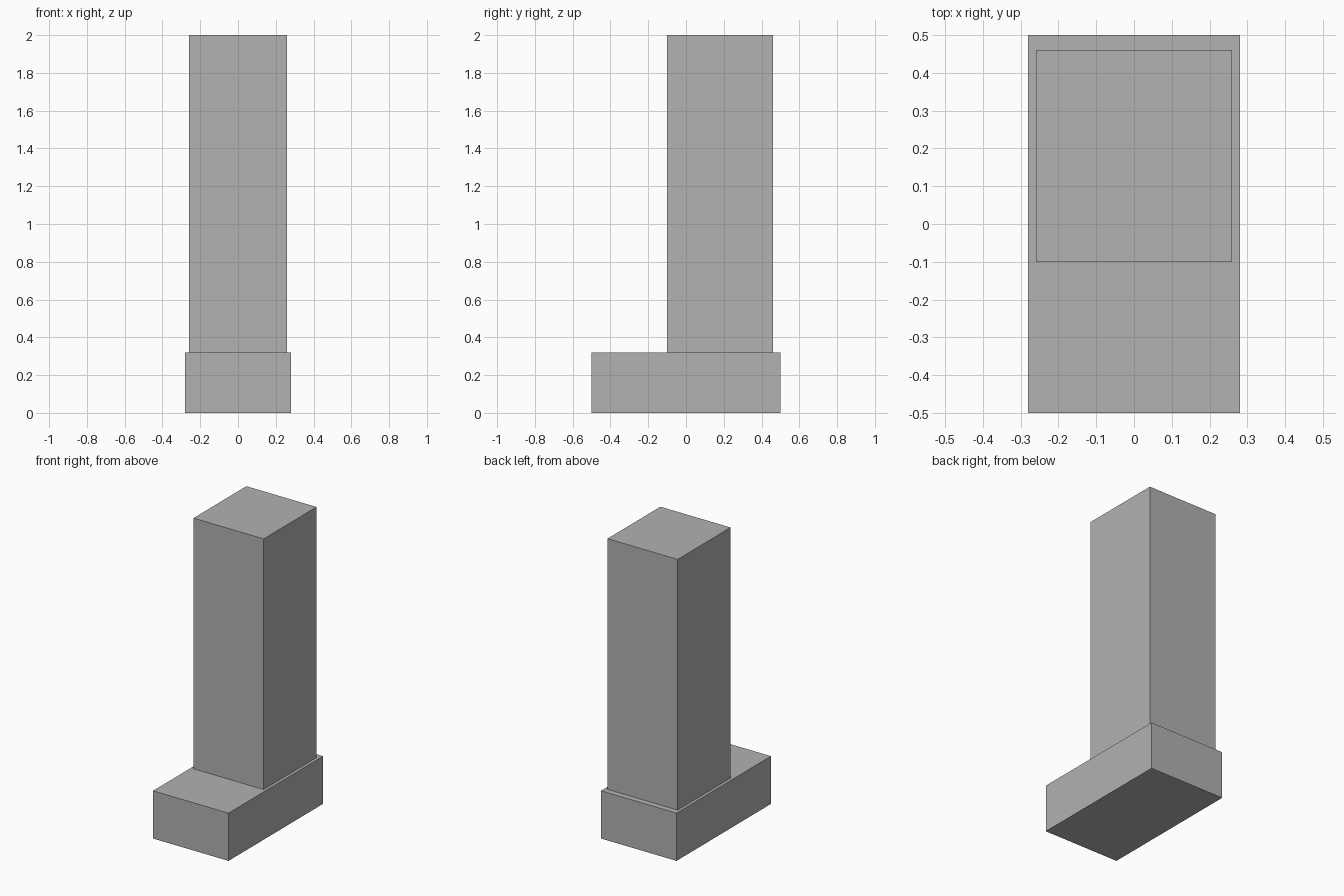
import bpy

if "Cube" in bpy.data.objects:
    bpy.data.objects.remove(bpy.data.objects["Cube"])

grey = bpy.data.materials.new("plain grey")
grey.diffuse_color = (0.445, 0.445, 0.445, 1)
grey.use_nodes = True
grey.node_tree.nodes["Principled BSDF"].inputs["Base Color"].default_value = grey.diffuse_color


def box(name, x0, x1, y0, y1, z0, z1):
    bpy.ops.mesh.primitive_cube_add(
        size=1, location=((x0 + x1) / 2, (y0 + y1) / 2, (z0 + z1) / 2))
    ob = bpy.context.object
    ob.name = name
    ob.scale = (x1 - x0, y1 - y0, z1 - z0)
    bpy.ops.object.transform_apply(location=False, rotation=False, scale=True)
    ob.data.materials.append(grey)
    return ob


# Low base slab, longer towards the front
box("base", -0.28, 0.28, -0.5, 0.5, 0, 0.32)
# Tall column set towards the back of the base
box("column", -0.26, 0.26, -0.1, 0.46, 0.32, 2.0)
